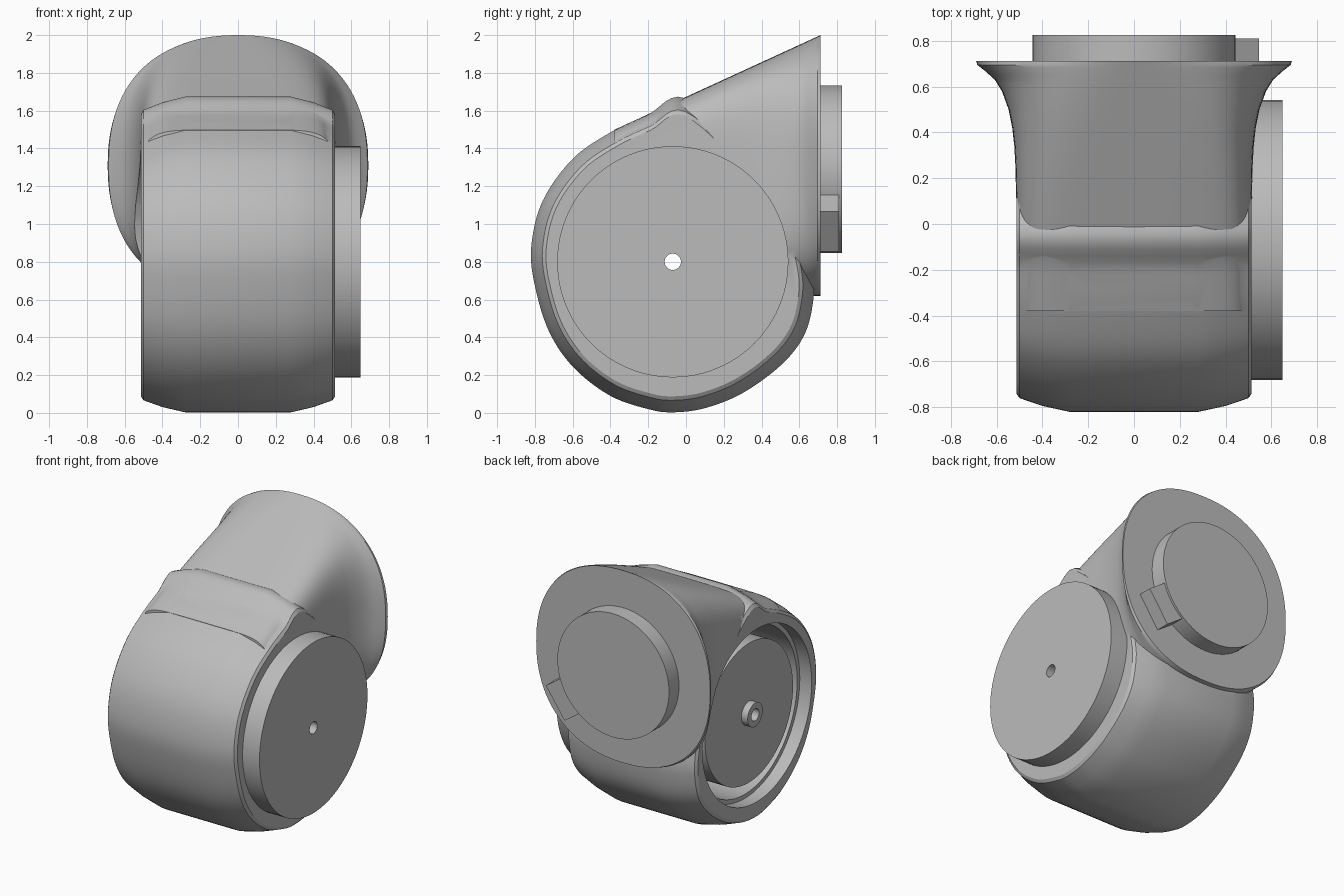
import bpy, bmesh, math
from mathutils import Matrix, Vector

cube = bpy.data.objects.get("Cube")
if cube:
    bpy.data.objects.remove(cube, do_unlink=True)

grey = bpy.data.materials.new("plain_grey")
grey.use_nodes = True
grey.diffuse_color = (0.5, 0.5, 0.5, 1)
grey.node_tree.nodes["Principled BSDF"].inputs["Base Color"].default_value = (0.5, 0.5, 0.5, 1)

AXLE = Vector((0, -0.07, 0.80))     # centre of the drum, axis along x
FLANGE_Z = 1.29                     # centre height of the rear mount


def finish(name, bm):
    bmesh.ops.recalc_face_normals(bm, faces=bm.faces)
    me = bpy.data.meshes.new(name)
    bm.to_mesh(me)
    bm.free()
    ob = bpy.data.objects.new(name, me)
    bpy.context.collection.objects.link(ob)
    me.materials.append(grey)
    return ob


def loft(name, rings):
    bm = bmesh.new()
    loops = [[bm.verts.new(p) for p in ring] for ring in rings]
    count = len(loops[0])
    for a, b in zip(loops, loops[1:]):
        for i in range(count):
            j = (i + 1) % count
            bm.faces.new((a[i], a[j], b[j], b[i]))
    bm.faces.new(loops[0])
    bm.faces.new(loops[-1])
    return finish(name, bm)


def cylinder(name, radius, start, end, axis="X", centre=AXLE):
    bm = bmesh.new()
    bmesh.ops.create_cone(bm, cap_ends=True, segments=96, radius1=radius,
                          radius2=radius, depth=abs(end - start))
    mid = (start + end) / 2
    if axis == "X":
        turn, place = Matrix.Rotation(math.pi / 2, 4, "Y"), Vector((mid, centre.y, centre.z))
    else:
        turn, place = Matrix.Rotation(math.pi / 2, 4, "X"), Vector((centre.x, mid, centre.z))
    bmesh.ops.transform(bm, matrix=Matrix.Translation(place) @ turn, verts=bm.verts)
    return finish(name, bm)


def combine(ob, other, operation, keep=False):
    mod = ob.modifiers.new("boolean", "BOOLEAN")
    mod.operation, mod.object, mod.solver = operation, other, "EXACT"
    bpy.context.view_layer.objects.active = ob
    bpy.ops.object.modifier_apply(modifier=mod.name)
    if not keep:
        bpy.data.objects.remove(other, do_unlink=True)


def smooth_closed(points, steps=6):
    out, n = [], len(points)
    for i in range(n):
        a, b, c, d = (Vector(points[(i + k) % n]) for k in (-1, 0, 1, 2))
        for s in range(steps):
            t = s / steps
            out.append(0.5 * (2 * b + (c - a) * t + (2 * a - 5 * b + 4 * c - d) * t ** 2
                              + (3 * b - a - 3 * c + d) * t ** 3))
    return out


def interpolate(table, v):
    for (a, fa), (b, fb) in zip(table, table[1:]):
        if v <= b:
            return fa + (fb - fa) * (v - a) / (b - a)
    return table[-1][1]


# Drum: rounded side profile (y, z), eased in towards both ends
profile = smooth_closed([
    (0, 1.665), (-0.2, 1.58), (-0.4, 1.485), (-0.6, 1.345), (-0.76, 1.12), (-0.82, 0.87),
    (-0.795, 0.65), (-0.72, 0.42), (-0.59, 0.235), (-0.4, 0.09), (-0.2, 0.02),
    (-0.07, 0.003), (0.1, 0.025), (0.3, 0.105), (0.5, 0.25), (0.62, 0.4), (0.67, 0.57),
    (0.67, 0.75), (0.58, 1.05), (0.35, 1.35)])
half = [(0.514, 0.085), (0.5, 0.064), (0.4, 0.028), (0.28, 0)]
stations = [(-x, i) for x, i in half] + [(x, i) for x, i in reversed(half)]
rings = []
for x, inset in stations:
    k = 1 - inset / 0.8
    rings.append([(x, AXLE.y + (p.x - AXLE.y) * k, AXLE.z + (p.y - AXLE.z) * k) for p in profile])
body = loft("body_shell", rings)

# Flared neck: squarish section opening into the round rear flange
widths = [(-0.38, 0.515), (0.1, 0.515), (0.3, 0.52), (0.4, 0.528), (0.5, 0.548), (0.58, 0.577),
          (0.63, 0.608), (0.67, 0.652), (0.695, 0.685), (0.712, 0.69)]
ys = [-0.38 + 0.08 * i for i in range(11)] + [0.47, 0.5, 0.54, 0.58, 0.605, 0.63, 0.65,
                                             0.67, 0.685, 0.695, 0.712]
rings = []
for y in ys:
    t = (y + 0.38) / 1.092
    n = 2.25 + 4 * (1 - t ** 2)
    top, bottom = 2 - 0.459 * (0.712 - y), 0.62
    w, h, mid = interpolate(widths, y), (top - bottom) / 2, (top + bottom) / 2
    ring = []
    for i in range(112):
        a = 2 * math.pi * i / 112
        c, s = math.cos(a), math.sin(a)
        ring.append((math.copysign(w * abs(c) ** (2 / n), c), y,
                     mid + math.copysign(h * abs(s) ** (2 / n), s)))
    rings.append(ring)
neck = loft("neck", rings)
combine(body, neck, "UNION")

# Stepped round pocket in the right side
combine(body, cylinder("pocket_mouth", 0.62, -0.8, -0.42), "DIFFERENCE")
combine(body, cylinder("pocket", 0.59, -0.8, 0.35), "DIFFERENCE")

# Discs on the drum axis
parts = [body,
         cylinder("side_disc", 0.612, 0.5, 0.648),
         cylinder("inner_drum", 0.5, -0.45, 0.36),
         cylinder("inner_hub", 0.085, -0.5, -0.44)]
bore = cylinder("bore_cutter", 0.043, -1, 1)
for ob in parts:
    combine(ob, bore, "DIFFERENCE", keep=True)
bpy.data.objects.remove(bore, do_unlink=True)

# Rear mounting boss and its locating tab
parts.append(cylinder("rear_boss", 0.443, 0.70, 0.825, "Y", Vector((0, 0, FLANGE_Z))))
bm = bmesh.new()
bmesh.ops.create_cube(bm, size=1)
bmesh.ops.scale(bm, vec=(0.2, 0.11, 0.26), verts=bm.verts)
bmesh.ops.translate(bm, vec=(0.475, 0.755, 0), verts=bm.verts)
bmesh.ops.transform(bm, verts=bm.verts, matrix=Matrix.Translation((0, 0, FLANGE_Z))
                    @ Matrix.Rotation(math.radians(35), 4, "Y"))
parts.append(finish("locating_tab", bm))

# Smooth shading with crisp edges
for ob in bpy.context.view_layer.objects:
    ob.select_set(ob in parts)
bpy.context.view_layer.objects.active = body
bpy.ops.object.shade_smooth_by_angle(angle=math.radians(30))
